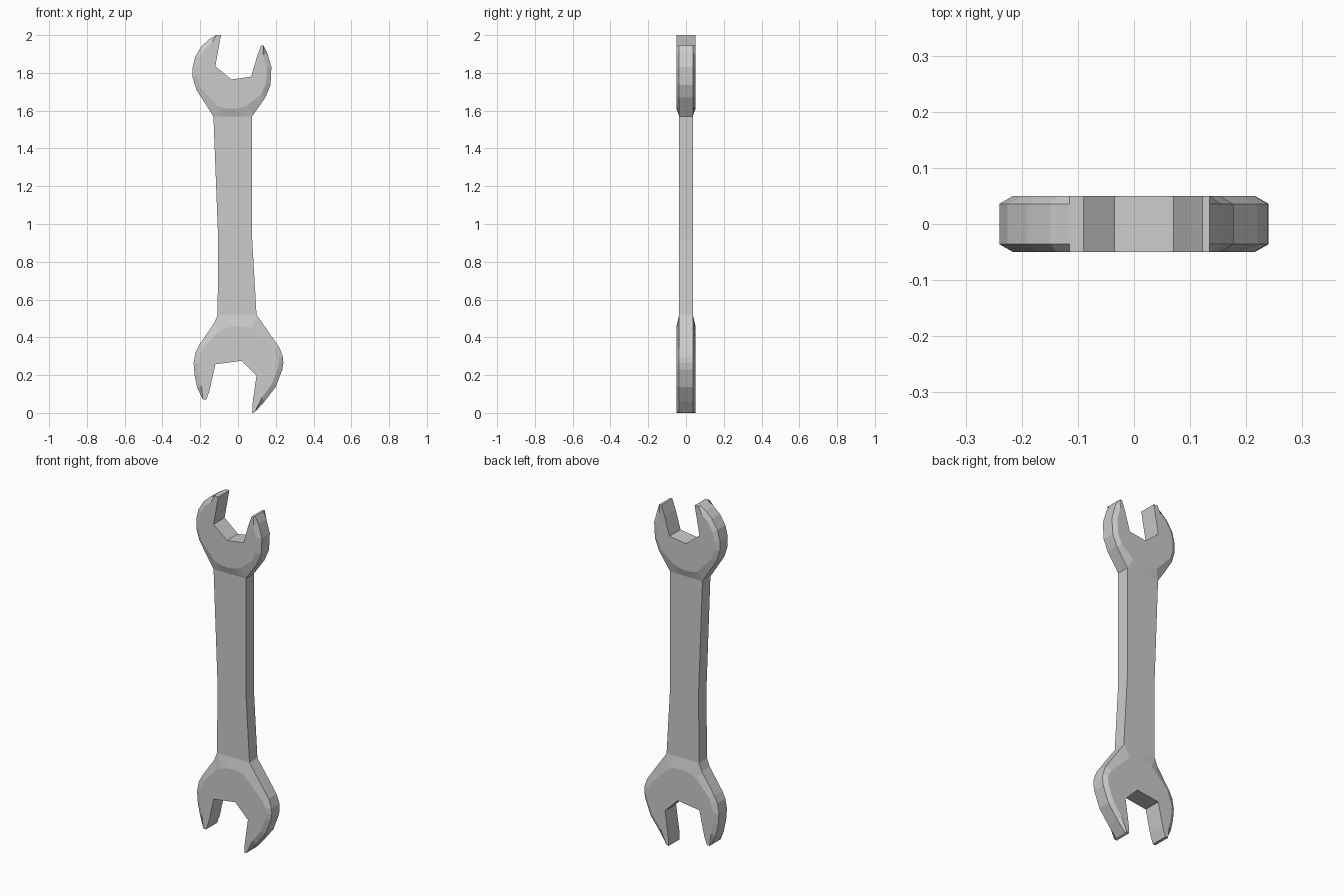
import bpy, bmesh
from mathutils import Vector

if "Cube" in bpy.data.objects:
    bpy.data.objects.remove(bpy.data.objects["Cube"])

FACE, RIM = 0.05, 0.036      # half thickness of head faces and of rim / handle
bm = bmesh.new()


def neck_points(a, b, n=6):
    return [Vector(a).lerp(Vector(b), i / n) for i in range(1, n)]


def head(left, right, notch, centre, radius):
    """Open jaw: outer rim bevelled up to a rounded face, straight notch walls."""
    c = Vector(centre)
    neck = neck_points(left[-1], right[0])
    rim = [Vector(p) for p in left] + neck + [Vector(p) for p in right]
    slot = [Vector(p) for p in notch]
    neck_dir = 1 if left[-1][1] > c.y else -1
    inner = []
    for i, p in enumerate(rim):
        d = p - c
        r = d.length - 0.025
        if d.y * neck_dir > 0.06:
            r = min(r, radius)
        inner.append(p if i in (0, len(rim) - 1) else c + d.normalized() * r)
    layers = [(-FACE, inner), (-RIM, rim), (RIM, rim), (FACE, inner)]
    rings = [[bm.verts.new((p.x, y, p.y)) for p in pts + slot] for y, pts in layers]
    n = len(rings[0])
    first, last = len(left) - 1, len(left) + len(neck)
    for k in range(3):
        for i in range(n):
            if k == 1 and first <= i < last:      # open where the handle joins
                continue
            j = (i + 1) % n
            bm.faces.new((rings[k][i], rings[k][j], rings[k + 1][j], rings[k + 1][i]))
    bm.faces.new(rings[0])
    bm.faces.new(rings[3])


def handle(top_l, top_r, bot_l, bot_r, mid_l, mid_r):
    """Flat bar in two tapering halves, open at both necks."""
    mid = [mid_l, mid_r]
    for (l, r), (ml, mr) in (((top_l, top_r), mid), ((bot_l, bot_r), mid)):
        pts = [Vector(l)] + neck_points(l, r) + [Vector(r), Vector(mr), Vector(ml)]
        f, b = [[bm.verts.new((p.x, y, p.y)) for p in pts] for y in (-RIM, RIM)]
        bm.faces.new(f)
        bm.faces.new(b)
        for i, j in ((-4 + 1, -2), (-1, 0)):
            bm.faces.new((f[i], f[j], b[j], b[i]))


# Upper jaw
head([(-.115, 2), (-.15, 1.98), (-.19, 1.945), (-.225, 1.89), (-.24, 1.83),
      (-.24, 1.775), (-.22, 1.71), (-.13, 1.57)],
     [(.075, 1.57), (.145, 1.67), (.172, 1.735), (.177, 1.83), (.155, 1.905), (.135, 1.945)],
     [(.122, 1.945), (.10, 1.885), (.07, 1.78), (-.035, 1.765), (-.12, 1.835), (-.09, 2)],
     (-.035, 1.81), .2)

# Lower jaw
head([(-.185, .07), (-.215, .13), (-.23, .2), (-.235, .265), (-.225, .32),
      (-.205, .36), (-.125, .477), (-.108, .52)],
     [(.098, .52), (.22, .345), (.238, .295), (.24, .265), (.235, .23), (.2, .138),
      (.14, .06), (.09, .005)],
     [(.075, 0), (.077, .05), (.098, .196), (.018, .276), (-.12, .257), (-.15, .12), (-.168, .07)],
     (0, .26), .2)

# Handle
handle((-.13, 1.57), (.075, 1.57), (-.108, .52), (.098, .52), (-.105, .92), (.075, .92))

bmesh.ops.remove_doubles(bm, verts=bm.verts, dist=0.0005)
bmesh.ops.recalc_face_normals(bm, faces=bm.faces)
mesh = bpy.data.meshes.new("wrench")
bm.to_mesh(mesh)
bm.free()
wrench = bpy.data.objects.new("wrench", mesh)
bpy.context.collection.objects.link(wrench)
